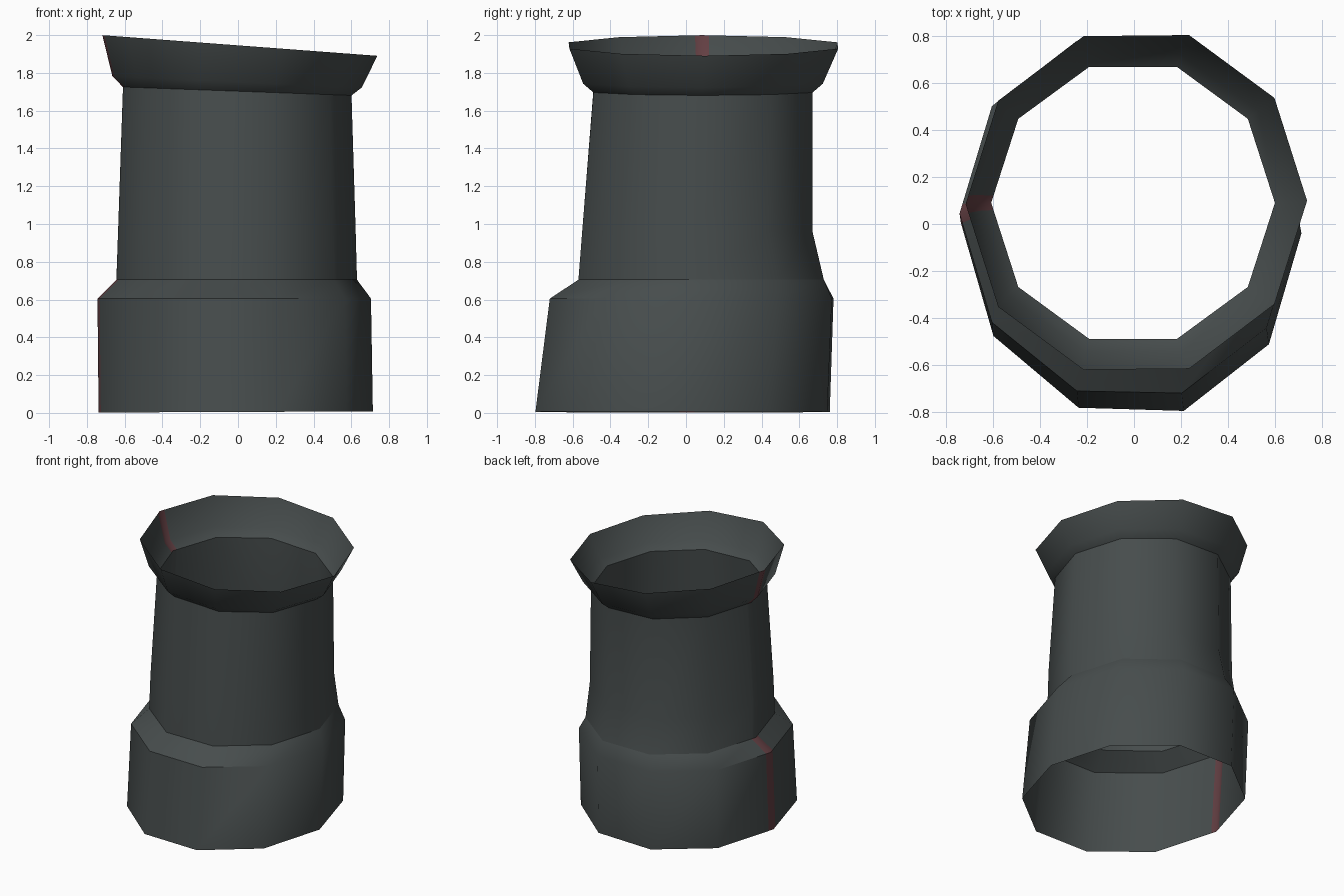
import bpy, math

if "Cube" in bpy.data.objects:
    bpy.data.objects.remove(bpy.data.objects["Cube"])

SIDES = 10
STRIP = 0.085   # half width of the red strip as a fraction of one side

def material(name, rgb):
    m = bpy.data.materials.new(name)
    m.diffuse_color = (*rgb, 1)
    m.use_nodes = True
    m.node_tree.nodes["Principled BSDF"].inputs["Base Color"].default_value = m.diffuse_color
    return m

grey = material("dark grey", (0.062, 0.073, 0.073))
red = material("dull red", (0.125, 0.05, 0.056))

def ring(cx, cy, rx, ry, z, tilt=0.0, skew=0.0):
    """Ten-sided loop starting at the left corner, with two extra cuts beside it."""
    pts = []
    for i in range(SIDES):
        a = math.pi + 2 * math.pi * i / SIDES
        x, y = rx * math.cos(a), ry * math.sin(a)
        pts.append((cx + x, cy + y + skew * x, z + tilt * x))
    mix = lambda p, q: tuple(u + (v - u) * STRIP for u, v in zip(p, q))
    return [pts[0], mix(pts[0], pts[1])] + pts[1:] + [mix(pts[0], pts[-1])]

def tube(name, rings, striped):
    """Open shell through the rings; the faces at the left corner may be red."""
    n = len(rings[0])
    verts = [p for r in rings for p in r]
    faces, mats = [], []
    for k in range(len(rings) - 1):
        for i in range(n):
            j = (i + 1) % n
            faces.append((k * n + i, k * n + j, (k + 1) * n + j, (k + 1) * n + i))
            mats.append(1 if striped and i in (0, n - 1) else 0)
    me = bpy.data.meshes.new(name)
    me.from_pydata(verts, [], faces)
    me.materials.append(grey)
    me.materials.append(red)
    me.polygons.foreach_set("material_index", mats)
    ob = bpy.data.objects.new(name, me)
    bpy.context.collection.objects.link(ob)
    bpy.ops.object.select_all(action='DESELECT')
    ob.select_set(True)
    bpy.context.view_layer.objects.active = ob
    bpy.ops.object.shade_smooth_by_angle(angle=math.radians(40))

# Shared loops
foot = ring(-0.012, -0.018, 0.726, 0.812, 0.005, 0.004, -0.03)
shoulder = ring(-0.02, 0.03, 0.724, 0.785, 0.605, 0, -0.02)
neck_low = ring(-0.007, 0.08, 0.637, 0.683, 0.705)
neck_bend = ring(-0.006, 0.06, 0.629, 0.641, 0.96)
neck_top = ring(-0.004, 0.09, 0.605, 0.61, 1.703, -0.037)
rim_bend = ring(-0.005, 0.09, 0.66, 0.667, 1.752, -0.045)
rim_top = ring(0.01, 0.092, 0.728, 0.748, 1.945, -0.075, 0.01)

# Wide bottom collar, tapering neck, flared top rim
tube("base_collar", [foot, shoulder, neck_low], True)
tube("neck_tube", [neck_low, neck_bend, neck_top], False)
tube("flared_rim", [neck_top, rim_bend, rim_top], True)
